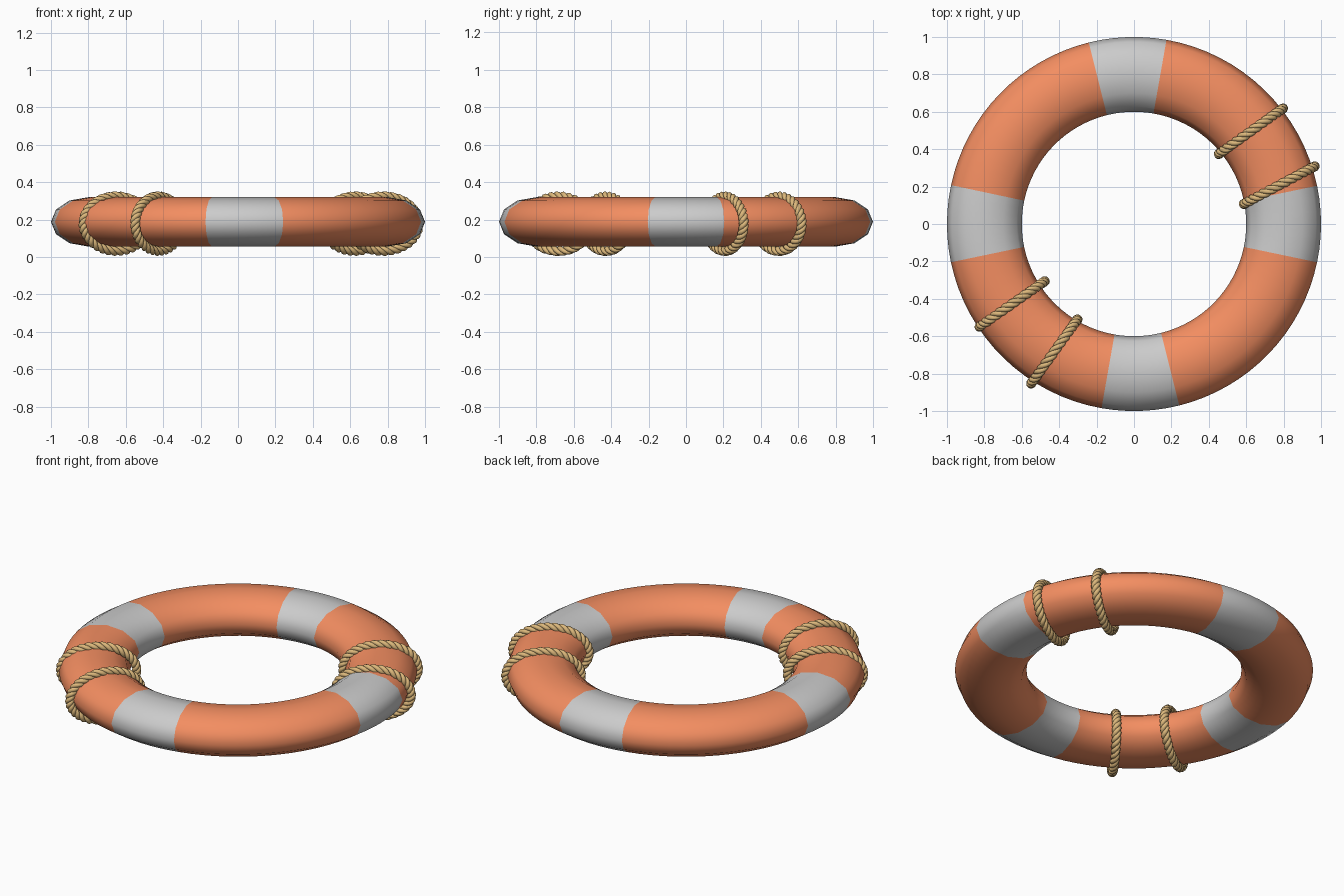
import bpy, bmesh, math
from math import sin, cos, pi, radians, hypot

if "Cube" in bpy.data.objects:
    bpy.data.objects.remove(bpy.data.objects["Cube"])


def material(name, rgb):
    m = bpy.data.materials.new(name)
    m.diffuse_color = (*rgb, 1)
    m.use_nodes = True
    m.node_tree.nodes["Principled BSDF"].inputs["Base Color"].default_value = m.diffuse_color
    return m


orange = material("orange", (0.9, 0.27, 0.12))
white = material("pale_grey", (0.8, 0.8, 0.8))
tan = material("rope_tan", (0.72, 0.48, 0.2))

# Float ring: flattened tube swept round a circle, with four pale bands
SIDES = 12
edges = [-11.8, 11.8, 80, 104, 168, 191.8, 260, 284, 348.2]
angles, pale = [], []
for i in range(8):
    is_pale = i % 2 == 0
    n = 6 if is_pale else 16
    for k in range(n):
        angles.append(radians(edges[i] + (edges[i + 1] - edges[i]) * k / n))
        pale.append(is_pale)

bm = bmesh.new()
rings = []
for a in angles:
    ring = []
    for s in range(SIDES):
        t = 2 * pi * s / SIDES
        r = 0.8 + 0.2 * cos(t)
        ring.append(bm.verts.new((r * cos(a), r * sin(a), 0.188 + 0.132 * sin(t))))
    rings.append(ring)
for i, p in enumerate(pale):
    r0, r1 = rings[i], rings[(i + 1) % len(rings)]
    for s in range(SIDES):
        q = (s + 1) % SIDES
        f = bm.faces.new((r0[s], r1[s], r1[q], r0[q]))
        f.material_index = int(p)
        f.smooth = True
bmesh.ops.recalc_face_normals(bm, faces=bm.faces)
mesh = bpy.data.meshes.new("float_ring")
bm.to_mesh(mesh)
bm.free()
mesh.materials.append(orange)
mesh.materials.append(white)
bpy.context.collection.objects.link(bpy.data.objects.new("float_ring", mesh))


# Rope loops: three strands twisted around an upright ellipse
def rope_loop(name, outer, inner, strands=3, twists=11, steps=176):
    cx, cy = (outer[0] + inner[0]) / 2, (outer[1] + inner[1]) / 2
    dx, dy = outer[0] - inner[0], outer[1] - inner[1]
    length = hypot(dx, dy)
    dx, dy = dx / length, dy / length
    a, b, off = length / 2, 0.146, 0.0135
    curve = bpy.data.curves.new(name, 'CURVE')
    curve.dimensions = '3D'
    curve.bevel_depth = 0.0135
    curve.bevel_resolution = 2
    for k in range(strands):
        sp = curve.splines.new('POLY')
        sp.points.add(steps - 1)
        sp.use_cyclic_u = True
        for i in range(steps):
            t = 2 * pi * i / steps
            w = twists * t + 2 * pi * k / strands
            nu, nz = b * cos(t), a * sin(t)
            n = hypot(nu, nz)
            u = a * cos(t) + off * cos(w) * nu / n
            z = 0.178 + b * sin(t) + off * cos(w) * nz / n
            v = off * sin(w)
            sp.points[i].co = (cx + u * dx - v * dy, cy + u * dy + v * dx, z, 1)
    curve.materials.append(tan)
    ob = bpy.data.objects.new(name, curve)
    bpy.context.collection.objects.link(ob)
    bpy.ops.object.select_all(action='DESELECT')
    ob.select_set(True)
    bpy.context.view_layer.objects.active = ob
    bpy.ops.object.convert(target='MESH')
    bpy.ops.object.shade_smooth()


rope_loop("rope_loop_1", (0.797, 0.618), (0.453, 0.374))
rope_loop("rope_loop_2", (0.966, 0.308), (0.587, 0.107))
rope_loop("rope_loop_3", (-0.826, -0.549), (-0.477, -0.306))
rope_loop("rope_loop_4", (-0.55, -0.853), (-0.302, -0.51))
